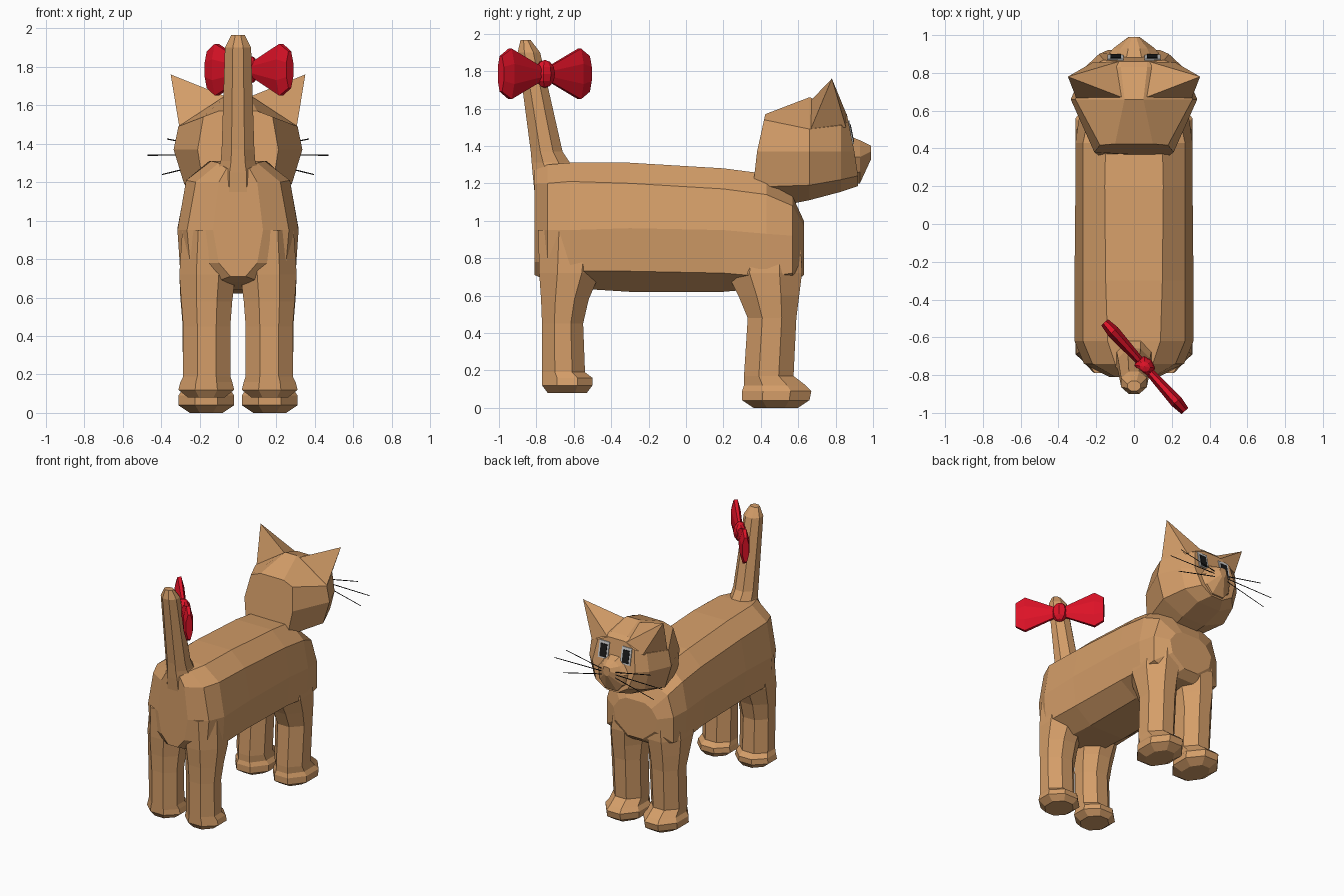
import bpy, bmesh
from math import atan2
from mathutils import Matrix, Vector


def material(name, rgb):
    m = bpy.data.materials.new(name)
    m.diffuse_color = (*rgb, 1)
    return m


FUR = material("fur", (0.66, 0.34, 0.14))
RED = material("ribbon_red", (0.72, 0.006, 0.02))
BLACK = material("black", (0.01, 0.01, 0.01))
PALE = material("eye_pale", (0.6, 0.6, 0.6))


def finish(name, bm, mat, matrix=Matrix()):
    bmesh.ops.recalc_face_normals(bm, faces=bm.faces)
    me = bpy.data.meshes.new(name)
    bm.to_mesh(me)
    bm.free()
    me.materials.append(mat)
    ob = bpy.data.objects.new(name, me)
    ob.matrix_world = matrix
    bpy.context.collection.objects.link(ob)
    return ob


def loft(name, rings, mat, matrix=Matrix()):
    bm = bmesh.new()
    vs = [[bm.verts.new(p) for p in r] for r in rings]
    n = len(vs[0])
    for a, b in zip(vs, vs[1:]):
        for i in range(n):
            j = (i + 1) % n
            bm.faces.new((a[i], a[j], b[j], b[i]))
    bm.faces.new(vs[0])
    bm.faces.new(vs[-1])
    return finish(name, bm, mat, matrix)


def hull(name, pts, mat):
    bm = bmesh.new()
    for p in pts:
        bm.verts.new(p)
    bmesh.ops.convex_hull(bm, input=bm.verts)
    return finish(name, bm, mat)


def octagon(z, x0, x1, y0, y1, c=0.3):
    a, b = (x1 - x0) * c, (y1 - y0) * c
    return [(x0 + a, y0, z), (x1 - a, y0, z), (x1, y0 + b, z), (x1, y1 - b, z),
            (x1 - a, y1, z), (x0 + a, y1, z), (x0, y1 - b, z), (x0, y0 + b, z)]


def mirrored_ring(y, *xz, tilt=0.0, zc=1.37):
    half = list(zip(xz[::2], xz[1::2]))
    full = half + [(-x, z) for x, z in reversed(half)]
    return [(x, y + tilt * max(z - zc, -0.1), z) for x, z in full]


# Torso: sections from rump to chest
loft("torso", [mirrored_ring(*r) for r in [
    (-0.81, .06, 1.27, .10, 1.20, .13, .95, .10, .78, .04, .71),
    (-0.74, .10, 1.30, .22, 1.20, .265, .95, .25, .78, .12, .68),
    (-0.62, .14, 1.31, .27, 1.21, .315, .95, .30, .73, .15, .64),
    (-0.30, .15, 1.31, .27, 1.20, .315, .96, .29, .73, .15, .62),
    (0.20, .155, 1.28, .27, 1.17, .31, .95, .29, .72, .15, .62),
    (0.43, .15, 1.25, .27, 1.14, .31, .93, .30, .70, .15, .64),
    (0.57, .12, 1.13, .24, 1.08, .29, .92, .29, .72, .12, .66),
    (0.63, .08, 1.00, .14, .97, .19, .90, .17, .80, .06, .71)]], FUR)

# Legs with paws
HIND = [(.08, .07, .26, -.74, -.53), (.12, .02, .31, -.77, -.50), (.16, .03, .30, -.77, -.50),
        (.19, .04, .285, -.77, -.54), (.45, .04, .285, -.77, -.55), (.58, .03, .295, -.775, -.52),
        (.72, .012, .305, -.785, -.46), (.95, .012, .29, -.79, -.42)]
FORE = [(.0, .08, .25, .36, .60), (.04, .02, .31, .30, .66), (.09, .02, .31, .30, .67),
        (.12, .04, .29, .31, .64), (.17, .045, .285, .31, .575), (.48, .04, .29, .33, .59),
        (.60, .03, .30, .28, .605), (.72, .012, .305, .22, .62), (.95, .012, .27, .25, .61)]
for part, rows in (("hind_leg", HIND), ("front_leg", FORE)):
    for side, s in (("right", 1), ("left", -1)):
        loft(f"{part}_{side}", [[(s * x, y, z) for x, y, z in octagon(*r)] for r in rows], FUR)

# Tail
loft("tail", [octagon(z, -w, w, y0, y1) for z, w, y0, y1 in [
    (1.05, .12, -.80, -.56), (1.25, .11, -.82, -.56), (1.31, .09, -.825, -.62),
    (1.37, .085, -.83, -.66), (1.90, .068, -.90, -.78), (1.965, .035, -.885, -.83)]], FUR)

# Head, muzzle and ears
loft("head", [
    mirrored_ring(.38, .10, 1.57, .18, 1.54, .21, 1.37, .18, 1.18, .06, 1.05, tilt=.22),
    mirrored_ring(.66, .05, 1.66, .31, 1.49, .335, 1.37, .28, 1.19, .10, 1.11),
    mirrored_ring(.83, .07, 1.60, .24, 1.51, .26, 1.37, .22, 1.22, .10, 1.155),
    mirrored_ring(.90, .07, 1.57, .16, 1.53, .185, 1.37, .14, 1.24, .05, 1.185, tilt=-.2)], FUR)
loft("muzzle", [
    mirrored_ring(.88, .04, 1.45, .09, 1.41, .15, 1.34, .13, 1.25, .05, 1.19),
    mirrored_ring(.93, .03, 1.43, .07, 1.40, .11, 1.34, .10, 1.26, .05, 1.20),
    mirrored_ring(.99, .012, 1.40, .025, 1.395, .03, 1.37, .02, 1.34, .01, 1.33)], FUR)
for side, s in (("right", 1), ("left", -1)):
    ear = [(.08, .86, 1.565), (.05, .665, 1.64), (.305, .665, 1.485), (.22, .855, 1.50), (.35, .78, 1.76)]
    hull(f"ear_{side}", [(s * x, y, z) for x, y, z in ear], FUR)

    # Eyes lie on the sloping face
    for name, x0, x1, z0, z1, d, mat in (("eye", .055, .14, 1.41, 1.535, .006, PALE),
                                         ("pupil", .07, .125, 1.42, 1.515, .01, BLACK)):
        hull(f"{name}_{side}", [(s * x, .9 - .2 * (z - 1.37) + o, z)
                                for x in (x0, x1) for z in (z0, z1) for o in (-.01, d)], mat)

    # Whiskers: flat strips
    for i, (za, x, z) in enumerate([(1.36, .37, 1.425), (1.345, .47, 1.34), (1.325, .395, 1.24)]):
        bm = bmesh.new()
        bm.faces.new([bm.verts.new(p) for p in (
            (s * .04, .965, za - .004), (s * x, .965, z - .003),
            (s * x, .965, z + .003), (s * .04, .965, za + .004))])
        finish(f"whisker_{side}_{i + 1}", bm, BLACK)

# Bow on the tail, turned about z
place = Matrix.Translation((.057, -.755, 1.785)) @ Matrix.Rotation(atan2(-.235, .2125), 4, 'Z')
for side, s in (("right", 1), ("left", -1)):
    rings = [[(s * d, p[0], p[1]) for p in octagon(0, -t, t, -h, h)]
             for d, t, h in [(.02, .022, .035), (.25, .034, .135), (.317, .024, .095)]]
    loft(f"bow_wing_{side}", rings, RED, place)
bm = bmesh.new()
bmesh.ops.create_uvsphere(bm, u_segments=8, v_segments=6, radius=1)
bmesh.ops.scale(bm, vec=Vector((.06, .05, .075)), verts=bm.verts)
finish("bow_knot", bm, RED, place)
